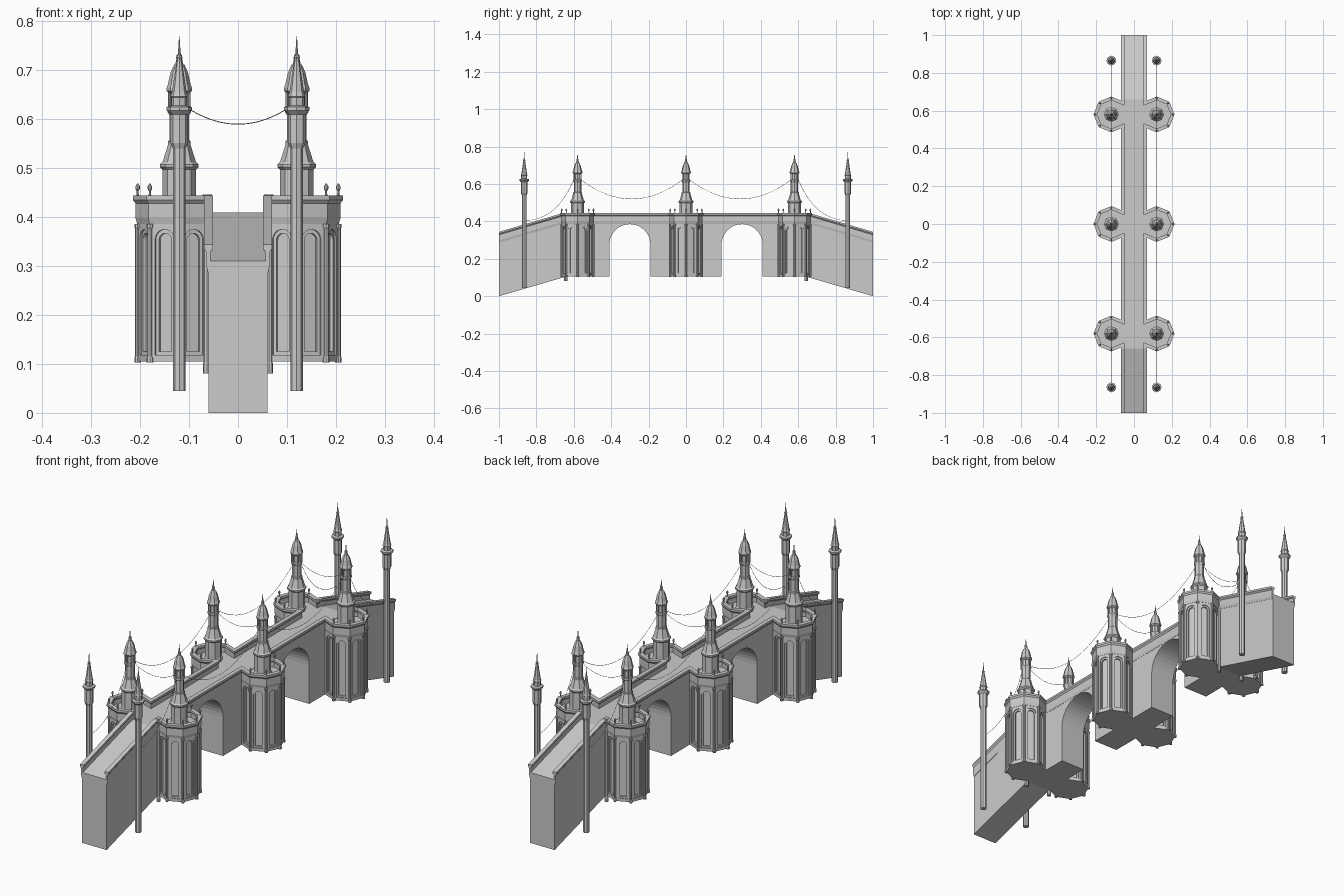
import bpy, bmesh, math
from math import pi, sin, cos
from mathutils import Vector

if "Cube" in bpy.data.objects:
    bpy.data.objects.remove(bpy.data.objects["Cube"])

TOWER_Y = (-0.58, 0.0, 0.58)
TX, R = 0.12, 0.085


def make(name, bm, loc=(0, 0, 0)):
    bmesh.ops.recalc_face_normals(bm, faces=bm.faces)
    me = bpy.data.meshes.new(name)
    bm.to_mesh(me)
    bm.free()
    ob = bpy.data.objects.new(name, me)
    ob.location = loc
    bpy.context.collection.objects.link(ob)
    return ob


def copy(ob, name, loc, rot=0):
    c = bpy.data.objects.new(name, ob.data)
    c.location = loc
    c.rotation_euler.z = rot
    bpy.context.collection.objects.link(c)
    return c


def skin(bm, rings):
    """Join equal-length closed rings and cap both ends."""
    vs = [[bm.verts.new(p) for p in ring] for ring in rings]
    n = len(vs[0])
    for a, b in zip(vs, vs[1:]):
        for i in range(n):
            j = (i + 1) % n
            bm.faces.new((a[i], a[j], b[j], b[i]))
    bm.faces.new(vs[0][::-1])
    bm.faces.new(vs[-1])


def lathe(bm, profile, n=8, cx=0, cy=0):
    skin(bm, [[(cx + r * cos(2 * pi * i / n), cy + r * sin(2 * pi * i / n), z)
               for i in range(n)] for r, z in profile])


def mirror(ob):
    ob.modifiers.new("mirror", 'MIRROR')


# bridge body: side outline with two arches, extruded across the width
def arch(cy, r=0.11, spring=0.275, base=0.105, n=20):
    pts = [(cy - r, base)]
    pts += [(cy - r * cos(pi * i / n), spring + r * sin(pi * i / n)) for i in range(n + 1)]
    return pts + [(cy + r, base)]


outline = [(-1, 0), (-0.64, 0.105)] + arch(-0.3) + arch(0.3) + [
    (0.64, 0.105), (1, 0), (1, 0.31), (0.66, 0.41), (-0.66, 0.41), (-1, 0.31)]
bm = bmesh.new()
skin(bm, [[(x, y, z) for y, z in outline] for x in (-0.06, 0.06)])
make("bridge_body", bm)

# parapet: moulded profile swept along the deck edge and round each tower
path = [(0.06, -1, 0.31), (0.06, -0.66, 0.41)]
for ty in TOWER_Y:
    path += [(TX + R * cos(k * pi / 4), ty + R * sin(k * pi / 4), 0.41) for k in range(-3, 4)]
path += [(0.06, 0.66, 0.41), (0.06, 1, 0.31)]
profile = [(-0.004, -0.012), (-0.004, 0.02), (-0.009, 0.025), (-0.009, 0.034), (0.009, 0.034),
           (0.009, 0.025), (0.004, 0.018), (0.004, -0.012), (0.001, -0.024), (-0.004, -0.024)]
rings = []
for i, p in enumerate(path):
    def direction(a, b):
        return (Vector(b[:2]) - Vector(a[:2])).normalized()
    d0 = direction(path[max(i - 1, 0)], path[max(i, 1)])
    d1 = direction(path[min(i, len(path) - 2)], path[min(i + 1, len(path) - 1)])
    n0, n1 = Vector((d0.y, -d0.x)), Vector((d1.y, -d1.x))
    m = (n0 + n1) / (1 + n0.dot(n1))
    rings.append([(p[0] + m.x * o, p[1] + m.y * o, p[2] + h) for o, h in profile])
bm = bmesh.new()
skin(bm, rings)
mirror(make("parapet", bm))


# octagonal tower drum with two-step arched recesses on the six outer faces
def panel_cutter(name, w, z0, z1, depth):
    bm = bmesh.new()
    h = w / 2
    shape = [(-h, z0), (h, z0)] + [(h * cos(pi * i / 10), z1 - h + h * sin(pi * i / 10))
                                   for i in range(11)]
    apothem = R * cos(pi / 8)
    for k in range(-3, 3):
        a = (k + 0.5) * pi / 4
        skin(bm, [[(d * cos(a) - t * sin(a), d * sin(a) + t * cos(a), z) for t, z in shape]
                  for d in (apothem - depth, apothem + 0.02)])
    ob = make(name, bm)
    ob.hide_render = True
    return ob


bm = bmesh.new()
lathe(bm, [(R, 0.105), (R, 0.409)])
drum = make("tower_drum", bm, (0, 0, 0))
cutters = [panel_cutter("panel_cutter_outer", 0.042, 0.118, 0.375, 0.004),
           panel_cutter("panel_cutter_inner", 0.028, 0.125, 0.367, 0.011)]
for c in cutters:
    mod = drum.modifiers.new("recess", 'BOOLEAN')
    mod.object = c
    mod.operation = 'DIFFERENCE'
    mod.solver = 'EXACT'
bpy.context.view_layer.update()
cut_mesh = bpy.data.meshes.new_from_object(drum.evaluated_get(bpy.context.evaluated_depsgraph_get()))
drum.modifiers.clear()
drum.data = cut_mesh
for c in cutters:
    bpy.data.objects.remove(c)

# corner ribs and ball finials of a tower
bm = bmesh.new()
for k in range(-2, 3):
    x, y = R * cos(k * pi / 4), R * sin(k * pi / 4)
    lathe(bm, [(0.007, 0.103), (0.007, 0.112), (0.005, 0.116), (0.005, 0.375),
               (0.007, 0.38), (0.007, 0.386)], 8, x, y)
    lathe(bm, [(0.004, 0.44), (0.002, 0.449), (0.002, 0.453), (0.0045, 0.458),
               (0.0045, 0.463), (0.001, 0.469)], 8, x, y)
trim = make("tower_ribs_and_finials", bm)

# turret standing on each tower: base, sloped shoulder, column, lantern, spire
bm = bmesh.new()
lathe(bm, [(0.037, 0.405), (0.037, 0.42), (0.034, 0.425), (0.034, 0.497), (0.039, 0.502),
           (0.039, 0.508), (0.034, 0.513), (0.023, 0.548), (0.023, 0.555), (0.020, 0.558),
           (0.020, 0.608), (0.024, 0.615), (0.024, 0.621), (0.017, 0.623), (0.017, 0.657)])
lathe(bm, [(0.019, 0.652), (0.026, 0.658), (0.026, 0.664), (0.023, 0.672), (0.018, 0.695),
           (0.011, 0.711), (0.008, 0.713), (0.005, 0.727), (0.006, 0.730), (0.003, 0.734),
           (0.0005, 0.762)])
for k in range(8):
    a = k * pi / 4
    lathe(bm, [(0.003, 0.62), (0.003, 0.66)], 6, 0.020 * cos(a), 0.020 * sin(a))
turret = make("turret", bm)

# place towers on both sides
for part in (drum, trim, turret):
    base = part.name
    first = True
    for ty in TOWER_Y:
        for s in (1, -1):
            loc, rot = (s * TX, ty, 0), 0 if s > 0 else pi
            if first:
                part.location, first = loc, False
            else:
                copy(part, base, loc, rot)

# slim posts where the ramps meet the end towers
bm = bmesh.new()
for y in (-0.643, 0.643):
    lathe(bm, [(0.009, 0.08), (0.009, 0.1), (0.007, 0.104), (0.007, 0.425), (0.010, 0.43),
               (0.010, 0.446)], 8, 0.063, y)
mirror(make("junction_posts", bm))

# free-standing lamp posts beside the ramps
bm = bmesh.new()
for y in (-0.865, 0.865):
    lathe(bm, [(0.013, 0.045), (0.013, 0.54), (0.018, 0.552), (0.018, 0.61), (0.026, 0.618),
               (0.026, 0.625), (0.016, 0.628), (0.016, 0.645), (0.018, 0.647), (0.015, 0.655),
               (0.005, 0.722), (0.007, 0.726), (0.003, 0.731), (0.0005, 0.77)], 8, 0.12, y)
mirror(make("lamp_posts", bm))


# hanging cables as quadratic curves
def cable(name, a, c, b, n=20):
    cu = bpy.data.curves.new(name, 'CURVE')
    cu.dimensions = '3D'
    cu.bevel_depth = 0.0009
    cu.bevel_resolution = 0
    sp = cu.splines.new('POLY')
    sp.points.add(n)
    a, b, c = Vector(a), Vector(b), Vector(c)
    for i in range(n + 1):
        t = i / n
        p = a * (1 - t) ** 2 + c * (2 * t * (1 - t)) + b * t * t
        sp.points[i].co = (*p, 1)
    bpy.context.collection.objects.link(bpy.data.objects.new(name, cu))


for s in (1, -1):
    for t in (1, -1):
        x = s * TX
        cable("span_cable", (x, t * 0.022, 0.62), (x, t * 0.29, 0.42), (x, t * 0.558, 0.62))
        cable("end_cable", (x, t * 0.602, 0.62), (x, t * 0.69, 0.41), (x, t * 0.855, 0.405))
for y in TOWER_Y:
    cable("cross_cable", (-0.098, y, 0.62), (0, y, 0.56), (0.098, y, 0.62))
